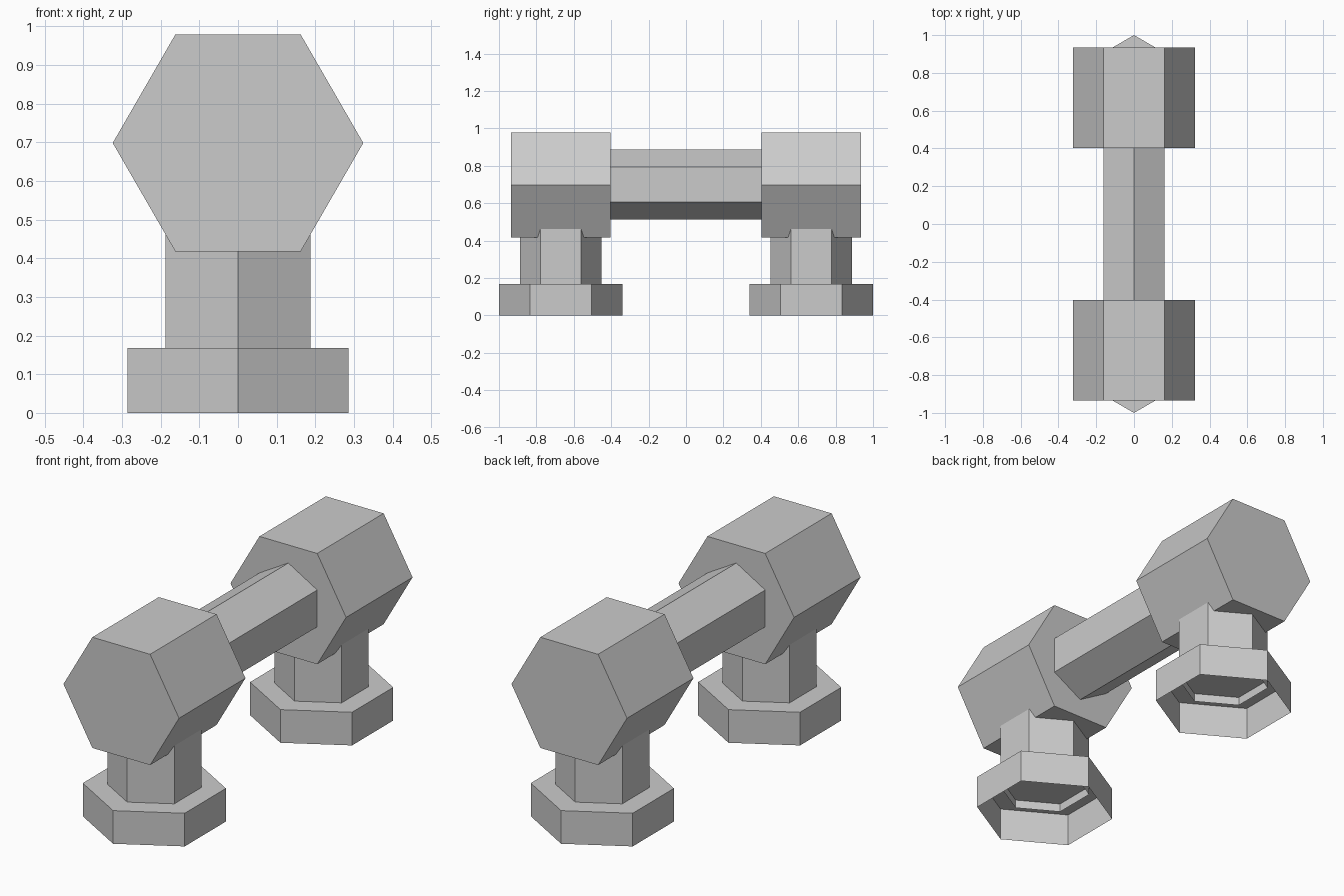
import bpy, bmesh
from math import sin, cos, pi

if "Cube" in bpy.data.objects:
    bpy.data.objects.remove(bpy.data.objects["Cube"])


def hex_prism(name, radius, axis, start, end, centre, turn, cap_start=True, cap_end=True):
    """Six-sided prism along 'z' (centre = y position) or 'y' (centre = z position)."""
    bm = bmesh.new()
    rings = []
    for t in (start, end):
        ring = []
        for i in range(6):
            a = turn + i * pi / 3
            u, v = radius * cos(a), centre + radius * sin(a)
            ring.append(bm.verts.new((u, v, t) if axis == 'z' else (u, t, v)))
        rings.append(ring)
    lo, hi = rings
    for i in range(6):
        j = (i + 1) % 6
        bm.faces.new((lo[i], lo[j], hi[j], hi[i]))
    if cap_start:
        bm.faces.new(lo[::-1])
    if cap_end:
        bm.faces.new(hi)
    # the y-axis layout is mirrored, so its winding is flipped
    if axis == 'y':
        bmesh.ops.reverse_faces(bm, faces=bm.faces[:])
    mesh = bpy.data.meshes.new(name)
    bm.to_mesh(mesh)
    bm.free()
    obj = bpy.data.objects.new(name, mesh)
    bpy.context.collection.objects.link(obj)
    return obj


HEAD_Z = 0.698
FOOT_Y = 0.67

# Grip bar, edge upward
hex_prism("grip_bar", 0.187, 'y', -0.405, 0.405, 0.70, pi / 6)

for side, s in (("front", -1), ("back", 1)):
    # Weight head, flat side upward
    y0, y1 = sorted((s * 0.403, s * 0.935))
    hex_prism(side + "_head", 0.324, 'y', y0, y1, HEAD_Z, 0)
    # Leg, an open tube reaching slightly into the hollow foot
    hex_prism(side + "_leg", 0.217, 'z', 0.125, 0.50, s * FOOT_Y, pi / 6, False, True)
    # Foot, hollow and open underneath
    hex_prism(side + "_foot", 0.33, 'z', 0.0, 0.168, s * FOOT_Y, pi / 6, False, True)
